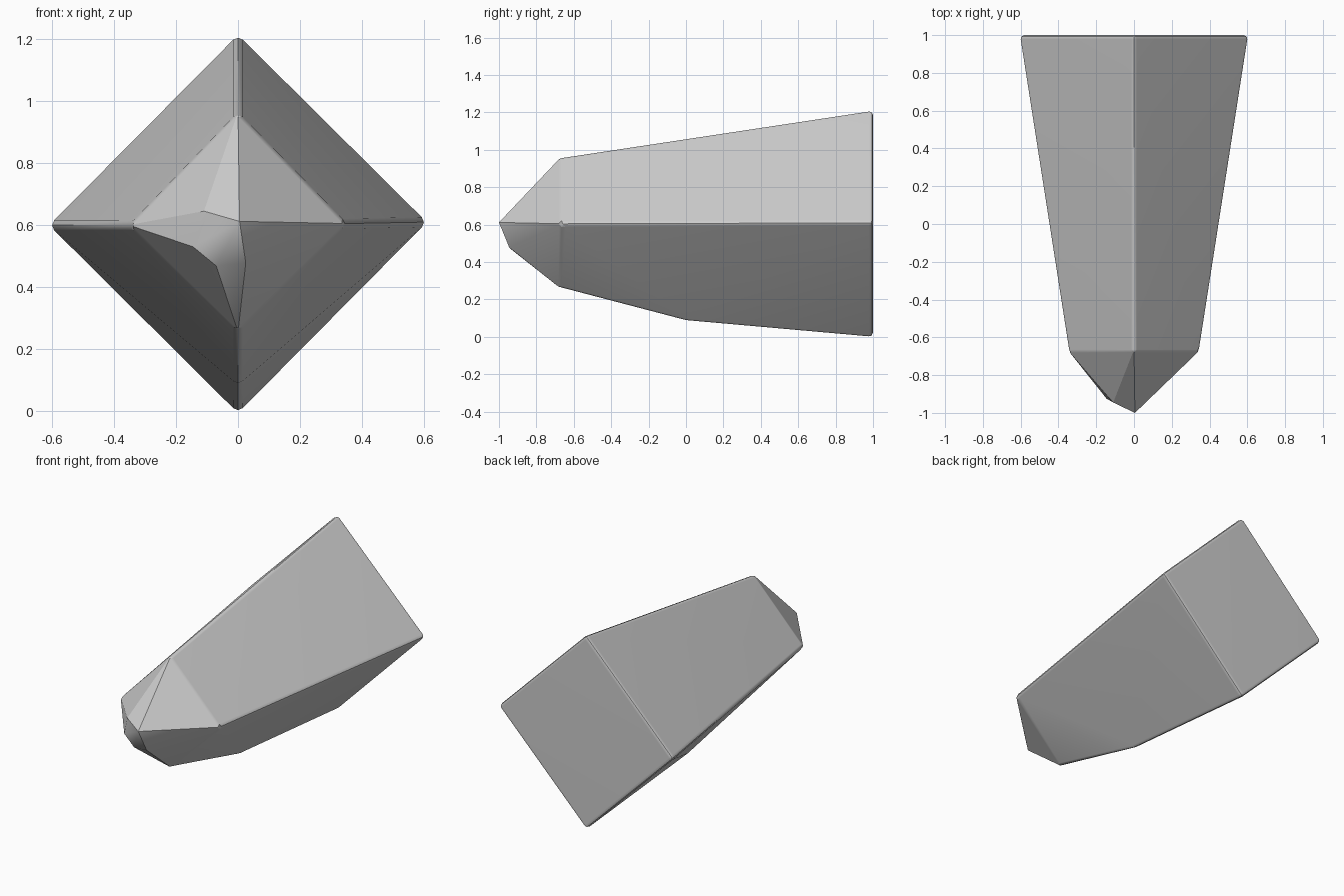
import bpy, bmesh, math

if "Cube" in bpy.data.objects:
    bpy.data.objects.remove(bpy.data.objects["Cube"])

# Key corners: square back end, shoulder diamond, belly kink, chipped tip
corners = [
    (0.612, 1.0, 0.61), (-0.612, 1.0, 0.60), (0, 1.0, 1.217), (0, 1.0, -0.008),
    (0.352, -0.665, 0.605), (-0.352, -0.665, 0.60), (0, -0.665, 0.965), (0, -0.665, 0.255),
    (0, 0.0, 0.08),
    (0.005, -1.0, 0.612), (-0.11, -0.945, 0.645), (-0.145, -0.925, 0.53),
    (-0.07, -0.935, 0.468), (0.025, -0.945, 0.478),
]

bm = bmesh.new()
for c in corners:
    bm.verts.new(c)
bmesh.ops.convex_hull(bm, input=bm.verts[:])
bmesh.ops.dissolve_limit(bm, angle_limit=math.radians(1.5), verts=bm.verts[:], edges=bm.edges[:])

# Worn edges: round the long ridges and back rim, leave the chipped tip crisp
ridges = [e for e in bm.edges
          if e.calc_face_angle(0) > math.radians(40)
          and min(v.co.y for v in e.verts) > -0.7]
bmesh.ops.bevel(bm, geom=ridges, offset=0.022, segments=2, profile=0.5,
                affect='EDGES', clamp_overlap=True)
bmesh.ops.recalc_face_normals(bm, faces=bm.faces[:])

mesh = bpy.data.meshes.new("crystal_rock")
bm.to_mesh(mesh)
bm.free()
rock = bpy.data.objects.new("crystal_rock", mesh)
bpy.context.collection.objects.link(rock)

# Smooth the narrow rounded edges into the flat facets
bpy.context.view_layer.objects.active = rock
rock.select_set(True)
bpy.ops.object.shade_smooth_by_angle(angle=math.radians(30))
normals = rock.modifiers.new("weighted_normals", 'WEIGHTED_NORMAL')
normals.keep_sharp = True
